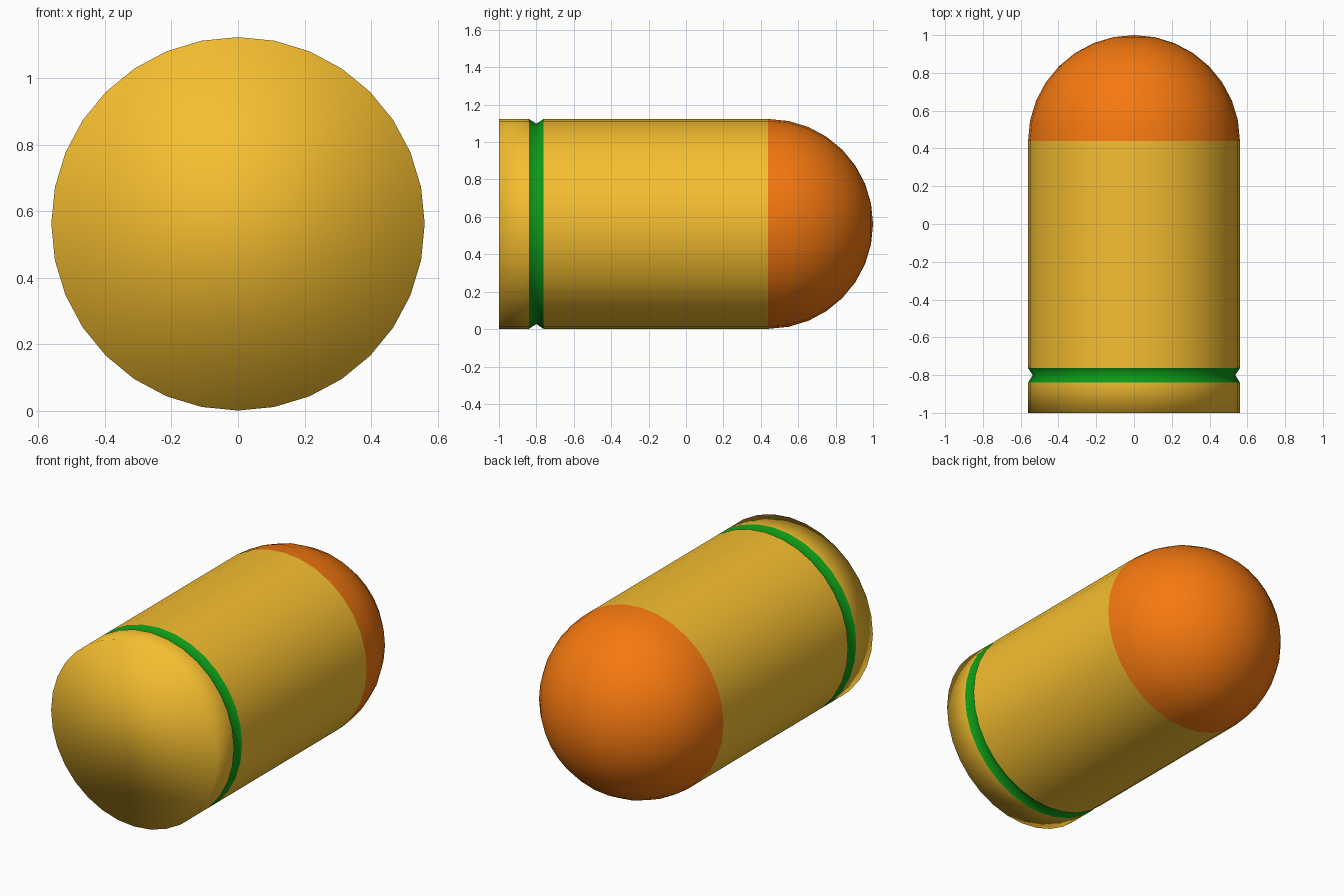
import bpy, bmesh
from math import sin, cos, pi

if "Cube" in bpy.data.objects:
    bpy.data.objects.remove(bpy.data.objects["Cube"])

SIDES, R, ZC = 32, 0.561, 0.5625
DOME_Y = 1 - R


def material(name, color):
    m = bpy.data.materials.new(name)
    m.diffuse_color = (*color, 1)
    m.use_nodes = True
    m.node_tree.nodes["Principled BSDF"].inputs["Base Color"].default_value = m.diffuse_color
    return m


def lathe(name, profile, mat, cap_start=False):
    """Revolve (y, radius) points around the y axis; radius 0 makes a pole."""
    bm = bmesh.new()
    rings = []
    for y, r in profile:
        if r == 0:
            rings.append([bm.verts.new((0, y, ZC))] * SIDES)
        else:
            rings.append([bm.verts.new((r * sin(2 * pi * j / SIDES), y,
                                        ZC + r * cos(2 * pi * j / SIDES)))
                          for j in range(SIDES)])
    for a, b in zip(rings, rings[1:]):
        for j in range(SIDES):
            k = (j + 1) % SIDES
            quad = [a[j], a[k], b[k], b[j]]
            bm.faces.new(list(dict.fromkeys(quad)))
    if cap_start:
        bm.faces.new(rings[0][::-1])
    for f in bm.faces:
        f.smooth = True
    mesh = bpy.data.meshes.new(name)
    bm.to_mesh(mesh)
    bm.free()
    mesh.materials.append(mat)
    obj = bpy.data.objects.new(name, mesh)
    bpy.context.collection.objects.link(obj)
    return obj


brass = material("brass", (0.92, 0.52, 0.03))
orange = material("orange", (0.92, 0.19, 0.005))
green = material("green", (0.004, 0.32, 0.008))

# Closed base rim
lathe("base_rim", [(-1, R), (-0.84, R)], brass, cap_start=True)
# V-shaped groove ring
lathe("groove_ring", [(-0.84, R), (-0.80, 0.536), (-0.762, R)], green)
# Straight casing
lathe("casing", [(-0.762, R), (DOME_Y, R)], brass)
# Hemispherical tip
dome = [(DOME_Y + R * sin(i * pi / 16), R * cos(i * pi / 16)) for i in range(8)]
lathe("rounded_tip", dome + [(1, 0)], orange)
